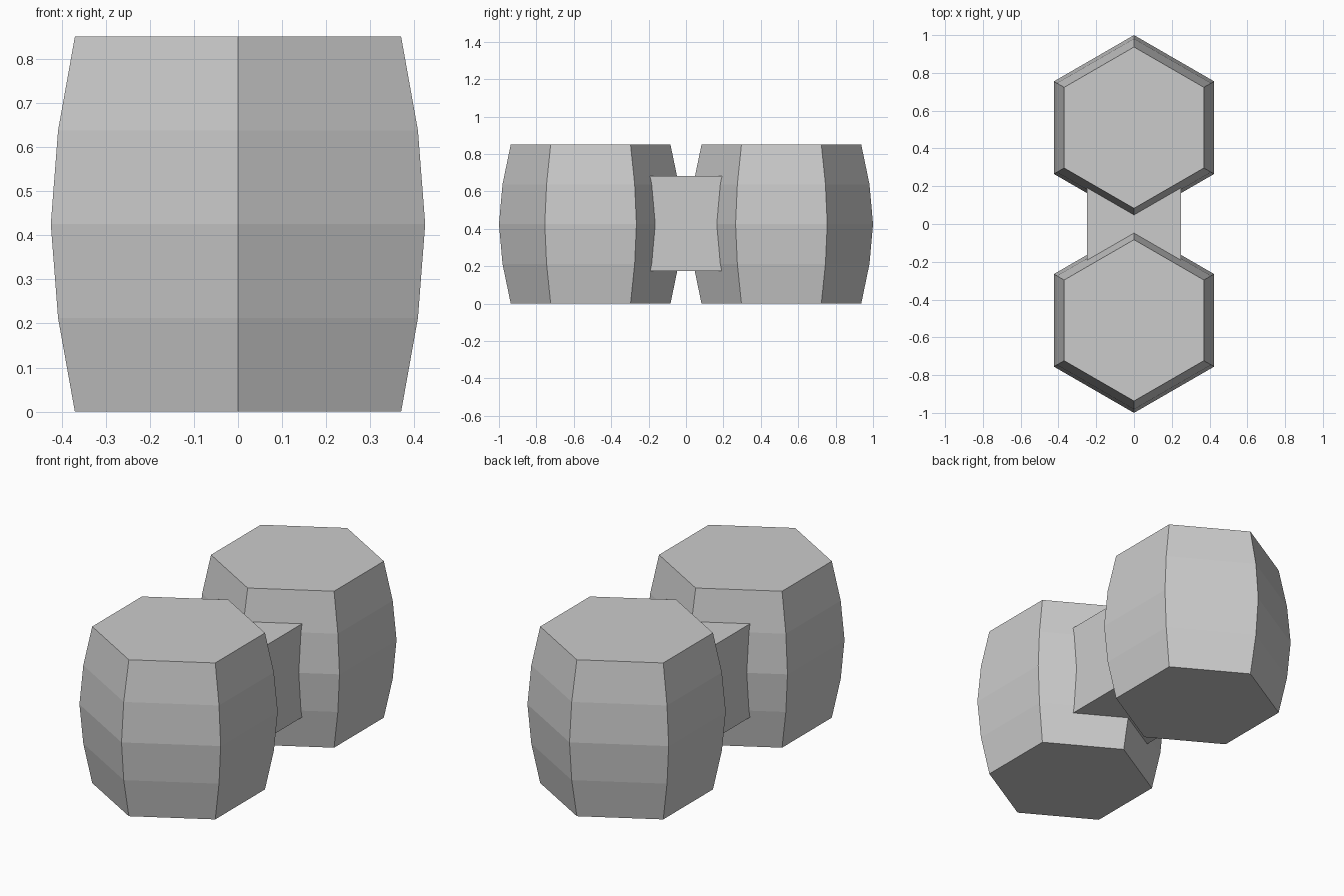
import bpy, bmesh
from math import sin, cos, pi

if "Cube" in bpy.data.objects:
    bpy.data.objects.remove(bpy.data.objects["Cube"])

# barrel profile: (radius, height) of each hexagonal ring
PROFILE = [(0.427, 0.0), (0.471, 0.2125), (0.49, 0.425), (0.471, 0.6375), (0.427, 0.85)]


def finish(name, bm):
    bmesh.ops.recalc_face_normals(bm, faces=bm.faces)
    mesh = bpy.data.meshes.new(name)
    bm.to_mesh(mesh)
    bm.free()
    obj = bpy.data.objects.new(name, mesh)
    bpy.context.collection.objects.link(obj)
    return obj


def hex_weight(name, y):
    bm = bmesh.new()
    rings = [[bm.verts.new((r * sin(i * pi / 3), y + r * cos(i * pi / 3), z))
              for i in range(6)] for r, z in PROFILE]
    for low, high in zip(rings, rings[1:]):
        for i in range(6):
            j = (i + 1) % 6
            bm.faces.new((low[i], low[j], high[j], high[i]))
    bm.faces.new(rings[0])
    bm.faces.new(rings[-1])
    return finish(name, bm)


# two bulging hexagonal weights
hex_weight("front_weight", -0.51)
hex_weight("back_weight", 0.51)

# square bar joining the weights, ends sunk into them
bm = bmesh.new()
bmesh.ops.create_cube(bm, size=1)
bmesh.ops.scale(bm, vec=(0.5, 0.64, 0.508), verts=bm.verts)
bmesh.ops.translate(bm, vec=(0, 0, 0.427), verts=bm.verts)
finish("handle_bar", bm)
